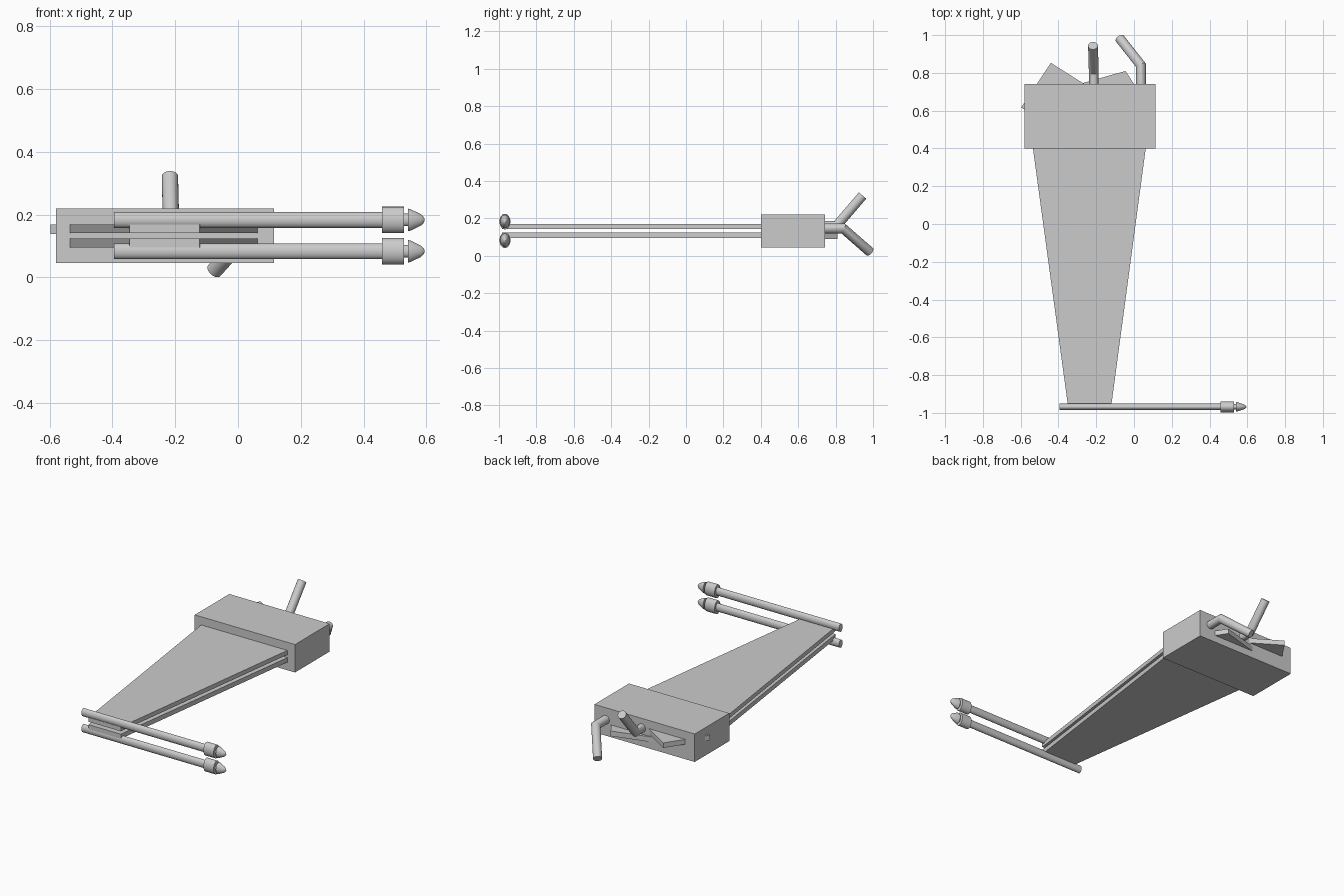
import bpy, bmesh, math
from mathutils import Vector

if "Cube" in bpy.data.objects:
    bpy.data.objects.remove(bpy.data.objects["Cube"])


def make_object(name, bm, smooth=False):
    bmesh.ops.recalc_face_normals(bm, faces=bm.faces)
    mesh = bpy.data.meshes.new(name)
    bm.to_mesh(mesh)
    bm.free()
    obj = bpy.data.objects.new(name, mesh)
    bpy.context.collection.objects.link(obj)
    if smooth:
        bpy.ops.object.select_all(action='DESELECT')
        obj.select_set(True)
        bpy.context.view_layer.objects.active = obj
        bpy.ops.object.shade_smooth_by_angle(angle=math.radians(35))
    return obj


def slab(name, outline, z0, z1):
    """Flat plate: an xy outline extruded from z0 to z1."""
    bm = bmesh.new()
    face = bm.faces.new([bm.verts.new((x, y, z0)) for x, y in outline])
    ext = bmesh.ops.extrude_face_region(bm, geom=[face])
    for v in ext['geom']:
        if isinstance(v, bmesh.types.BMVert):
            v.co.z = z1
    return make_object(name, bm)


def skin(name, rings):
    """Closed tube through a list of vertex rings."""
    bm = bmesh.new()
    loops = [[bm.verts.new(p) for p in ring] for ring in rings]
    n = len(loops[0])
    for a, b in zip(loops, loops[1:]):
        for i in range(n):
            j = (i + 1) % n
            bm.faces.new((a[i], a[j], b[j], b[i]))
    bm.faces.new(loops[0])
    bm.faces.new(loops[-1])
    return make_object(name, bm, True)


def rod(name, profile, y, z, squash=0.7, n=24):
    """Turned part along x with a slightly flattened section."""
    angles = [2 * math.pi * i / n for i in range(n)]
    return skin(name, [[(x, y + squash * r * math.cos(a), z + r * math.sin(a))
                        for a in angles] for x, r in profile])


def bent_pipe(name, a, b, c, radius, n=24):
    """Straight pipe along +y with one mitred bend at b."""
    a, b, c = Vector(a), Vector(b), Vector(c)
    d1, d2 = (b - a).normalized(), (c - b).normalized()
    miter = (d1 + d2).normalized()
    offsets = [Vector((radius * math.cos(t), 0, radius * math.sin(t)))
               for t in (2 * math.pi * i / n for i in range(n))]
    turn = d1.rotation_difference(d2)
    joint = [b + o - d1 * (o.dot(miter) / d1.dot(miter)) for o in offsets]
    return skin(name, [[a + o for o in offsets], joint,
                       [c + turn @ o for o in offsets]])


# Hub block
slab("hub_block", [(-0.58, 0.40), (0.115, 0.40), (0.115, 0.742), (-0.58, 0.742)],
     0.045, 0.22)

# Pair of tapered arm plates
arm = [(-0.535, 0.40), (-0.352, -0.945), (-0.345, -0.985), (-0.122, -0.985),
       (-0.118, -0.945), (0.062, 0.40), (0.062, 0.42), (-0.535, 0.42)]
slab("upper_arm_plate", arm, 0.142, 0.169)
slab("lower_arm_plate", arm, 0.095, 0.124)

# Angled tail plates poking out of the hub
slab("upper_tail_plate", [(-0.44, 0.853), (-0.597, 0.617), (-0.44, 0.51), (-0.15, 0.67)],
     0.138, 0.169)
slab("lower_tail_plate", [(-0.045, 0.81), (-0.40, 0.71), (-0.25, 0.50), (0.06, 0.65)],
     0.09, 0.122)

# Front rods, each with a collar, neck and pointed tip
for label, z in (("upper", 0.183), ("lower", 0.083)):
    rod(label + "_rod", [(-0.395, 0.025), (0.47, 0.025)], -0.968, z)
    rod(label + "_collar", [(0.459, 0.042), (0.529, 0.042)], -0.968, z)
    rod(label + "_tip", [(0.52, 0.02), (0.541, 0.02), (0.541, 0.036), (0.55, 0.034),
                         (0.583, 0.018), (0.591, 0.010), (0.595, 0.003)], -0.968, z)

# Bent handles at the back
bent_pipe("raised_handle", (-0.213, 0.70, 0.160), (-0.213, 0.805, 0.160),
          (-0.217, 0.944, 0.322), 0.026)
bent_pipe("lowered_handle", (0.037, 0.70, 0.146), (0.037, 0.84, 0.146),
          (-0.075, 0.982, 0.022), 0.026)
